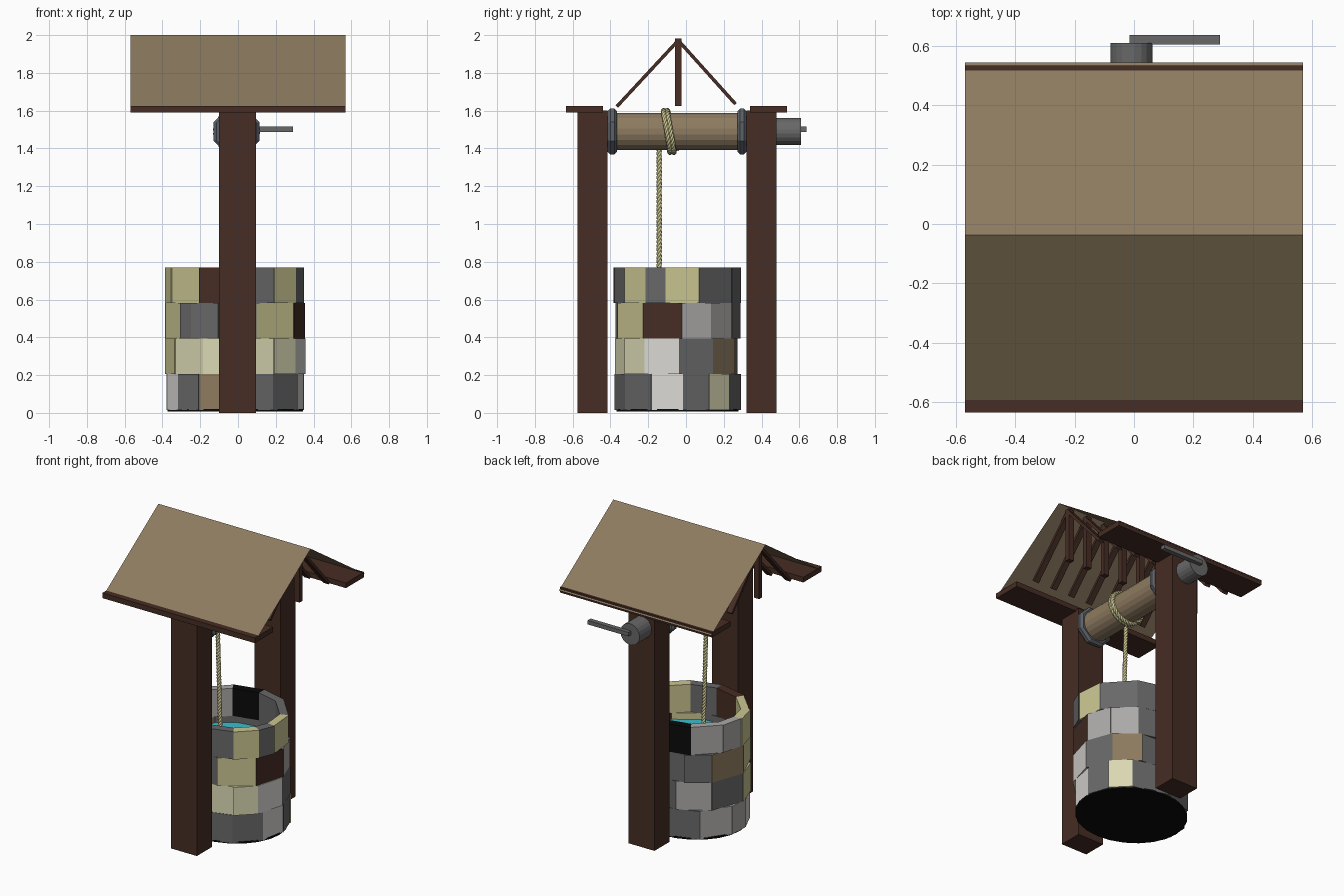
import bpy, bmesh, math, random
from mathutils import Vector

if "Cube" in bpy.data.objects:
    bpy.data.objects.remove(bpy.data.objects["Cube"])

random.seed(4)


def lin(c):
    c /= 255
    return c / 12.92 if c <= 0.04045 else ((c + 0.055) / 1.055) ** 2.4


def mat(name, r, g, b):
    m = bpy.data.materials.new(name)
    m.diffuse_color = (lin(r), lin(g), lin(b), 1)
    m.use_nodes = True
    m.node_tree.nodes["Principled BSDF"].inputs["Base Color"].default_value = m.diffuse_color
    return m


M = {
    'B': mat('dark_brown_wood', 70, 45, 36),
    'T': mat('tan_wood', 142, 123, 96),
    'G': mat('grey_stone', 104, 104, 104),
    'S': mat('steel', 92, 96, 102),
    'L': mat('light_grey_stone', 172, 170, 168),
    'W': mat('white_stone', 218, 216, 212),
    'C': mat('cream_stone', 217, 215, 178),
    'K': mat('straw_yellow', 203, 198, 146),
    'X': mat('black', 10, 10, 10),
    'A': mat('water_cyan', 60, 190, 205),
}


def finish(name, bm, keys):
    me = bpy.data.meshes.new(name)
    bm.to_mesh(me)
    bm.free()
    for k in keys:
        me.materials.append(M[k])
    ob = bpy.data.objects.new(name, me)
    bpy.context.collection.objects.link(ob)
    return ob


def hexa(bm, pts, idx=0):
    """Block from 4 bottom points followed by 4 top points."""
    v = [bm.verts.new(p) for p in pts]
    for f in ((3, 2, 1, 0), (4, 5, 6, 7), (0, 1, 5, 4), (1, 2, 6, 5), (2, 3, 7, 6), (3, 0, 4, 7)):
        bm.faces.new([v[i] for i in f]).material_index = idx


def box(name, x, y, z, key):
    bm = bmesh.new()
    hexa(bm, [(a, b, c) for c in z for a, b in ((x[0], y[0]), (x[1], y[0]), (x[1], y[1]), (x[0], y[1]))])
    return finish(name, bm, key)


def cyl_y(name, cx, cz, r, y0, y1, n, key, bevel=0):
    """Cylinder lying along y."""
    bm = bmesh.new()
    ang = [2 * math.pi * (i + 0.5) / n for i in range(n)]
    a, b = [[bm.verts.new((cx + r * math.cos(t), y, cz + r * math.sin(t))) for t in ang] for y in (y0, y1)]
    bm.faces.new(a)
    bm.faces.new(b[::-1])
    for i in range(n):
        j = (i + 1) % n
        bm.faces.new((a[j], a[i], b[i], b[j]))
    if bevel:
        rim = [e for e in bm.edges if abs(e.verts[0].co.y - e.verts[1].co.y) < 1e-6]
        bmesh.ops.bevel(bm, geom=rim, offset=bevel, segments=1, affect='EDGES')
    bmesh.ops.recalc_face_normals(bm, faces=bm.faces)
    return finish(name, bm, key)


# Stone wall: four courses, each stone given as start angle and colour
CX, CY, RX, RY, T = -0.015, -0.045, 0.366, 0.332, 0.055
courses = [
    [(-146, 'G'), (-122, 'T'), (-87, 'G'), (-57, 'G'), (-25, 'W'), (5, 'G'), (30, 'C'), (54, 'G'),
     (92, 'G'), (130, 'L'), (166, 'L'), (190, 'W')],
    [(-150, 'C'), (-118, 'C'), (-86, 'C'), (-56, 'C'), (-31, 'W'), (2, 'G'), (34, 'T'), (64, 'G'),
     (106, 'L'), (142, 'G'), (183, 'K')],
    [(-142, 'G'), (-129, 'G'), (-104, 'G'), (-72, 'K'), (-33, 'B'), (4, 'L'), (32, 'L'), (60, 'G'),
     (88, 'G'), (115, 'G'), (142, 'T'), (183, 'K')],
    [(-156, 'K'), (-121, 'B'), (-88, 'G'), (-56, 'K'), (-30, 'G'), (-11, 'K'), (20, 'G'), (59, 'G'),
     (88, 'X'), (121, 'L'), (155, 'L'), (180, 'K')],
]
heights = [0.015, 0.205, 0.395, 0.583, 0.77]
keys = 'GLWCKTBX'
for i, course in enumerate(courses):
    bm = bmesh.new()
    for j, (start, key) in enumerate(course):
        end = course[j + 1][0] if j + 1 < len(course) else course[0][0] + 360
        d = random.uniform(-0.004, 0.008)

        def ring(deg, inset):
            t = math.radians(deg)
            return (CX + (RX - inset) * math.cos(t), CY + (RY - inset) * math.sin(t))
        quad = [ring(start, T), ring(start, -d), ring(end, -d), ring(end, T)]
        hexa(bm, [(x, y, z) for z in (heights[i], heights[i + 1]) for x, y in quad], keys.index(key))
    finish('stone_course_%d' % (i + 1), bm, keys)


# Well floor and water
def disc(name, z0, z1, rx, ry, key):
    bm = bmesh.new()
    n = 24
    ang = [2 * math.pi * i / n for i in range(n)]
    lo, hi = [[bm.verts.new((CX + rx * math.cos(t), CY + ry * math.sin(t), z)) for t in ang] for z in (z0, z1)]
    bm.faces.new(lo[::-1])
    bm.faces.new(hi)
    for i in range(n):
        j = (i + 1) % n
        bm.faces.new((lo[i], lo[j], hi[j], hi[i]))
    finish(name, bm, key)


disc('well_floor', 0.008, 0.02, RX - 0.008, RY - 0.008, 'X')
disc('water', 0.525, 0.54, RX - T + 0.01, RY - T + 0.01, 'A')

# Posts and eave boards
box('front_post', (-0.1, 0.095), (-0.575, -0.415), (0, 1.6), 'B')
box('back_post', (-0.1, 0.095), (0.32, 0.48), (0, 1.6), 'B')
box('front_eave_board', (-0.57, 0.57), (-0.635, -0.44), (1.59, 1.625), 'B')
box('back_eave_board', (-0.57, 0.57), (0.34, 0.535), (1.59, 1.625), 'B')

# Roof: two thin sheets meeting at the ridge
RIDGE_Y, RIDGE_Z = -0.037, 2.0
for name, y, z in (('front_roof_panel', -0.615, 1.61), ('back_roof_panel', 0.545, 1.607)):
    bm = bmesh.new()
    p = [(-0.57, y, z), (0.57, y, z), (0.57, RIDGE_Y, RIDGE_Z), (-0.57, RIDGE_Y, RIDGE_Z)]
    f = bm.faces.new([bm.verts.new(q) for q in (p if y < 0 else p[::-1])])
    finish(name, bm, 'T')

# Roof frame: king posts with a strut on each side
for i in range(8):
    x = -0.51 + i * 0.1415
    box('king_post_%d' % (i + 1), (x - 0.02, x + 0.02), (-0.057, -0.025), (1.625, 1.983), 'B')
    for side, (y, z) in (('front', (-0.366, 1.622)), ('back', (0.262, 1.635))):
        a, b = Vector((x, y, z)), Vector((x, -0.041, 1.972))
        n = (b - a).normalized().cross(Vector((1, 0, 0))) * 0.009
        w = Vector((0.02, 0, 0))
        bm = bmesh.new()
        hexa(bm, [e + u for e in (a, b) for u in (-w - n, w - n, w + n, -w + n)])
        bmesh.ops.recalc_face_normals(bm, faces=bm.faces)
        finish('%s_strut_%d' % (side, i + 1), bm, 'B')

# Windlass: drum, end collars, hub and crank
AX, AZ = -0.008, 1.49
cyl_y('windlass_drum', AX, AZ, 0.1, -0.37, 0.28, 20, 'T')
cyl_y('front_collar', AX, AZ, 0.131, -0.415, -0.365, 8, 'S', 0.014)
cyl_y('back_collar', AX, AZ, 0.131, 0.272, 0.32, 8, 'S', 0.014)
cyl_y('crank_hub', AX, AZ, 0.072, 0.47, 0.61, 20, 'G')
box('crank_handle', (-0.015, 0.29), (0.605, 0.637), (1.488, 1.515), 'G')


# Rope: three strands twisted about a path
def rope(name, path, turns, closed=False):
    cu = bpy.data.curves.new(name, 'CURVE')
    cu.dimensions = '3D'
    cu.bevel_depth = 0.0075
    cu.bevel_resolution = 1
    cu.materials.append(M['K'])
    n = len(path)
    for s in range(3):
        sp = cu.splines.new('POLY')
        sp.points.add(n - 1)
        for i, p in enumerate(path):
            t = (path[min(i + 1, n - 1)] - path[max(i - 1, 0)]).normalized()
            u = t.cross(Vector((0, 1, 0))).normalized()
            a = 2 * math.pi * (turns * i / (n - 1) + s / 3)
            q = p + (u * math.cos(a) + t.cross(u) * math.sin(a)) * 0.0075
            sp.points[i].co = (*q, 1)
    ob = bpy.data.objects.new(name, cu)
    bpy.context.collection.objects.link(ob)


lo, hi = Vector((-0.03, -0.142, 0.53)), Vector((-0.055, -0.142, 1.42))
rope('hanging_rope', [lo.lerp(hi, i / 120) for i in range(121)], 14)
coil = []
for i in range(161):
    a = math.radians(-120) + 4 * math.pi * i / 160
    coil.append(Vector((AX + 0.11 * math.cos(a), -0.108 + 0.04 * i / 160 - 0.022 * math.sin(a),
                        AZ + 0.11 * math.sin(a))))
rope('rope_coil', coil, 20)
